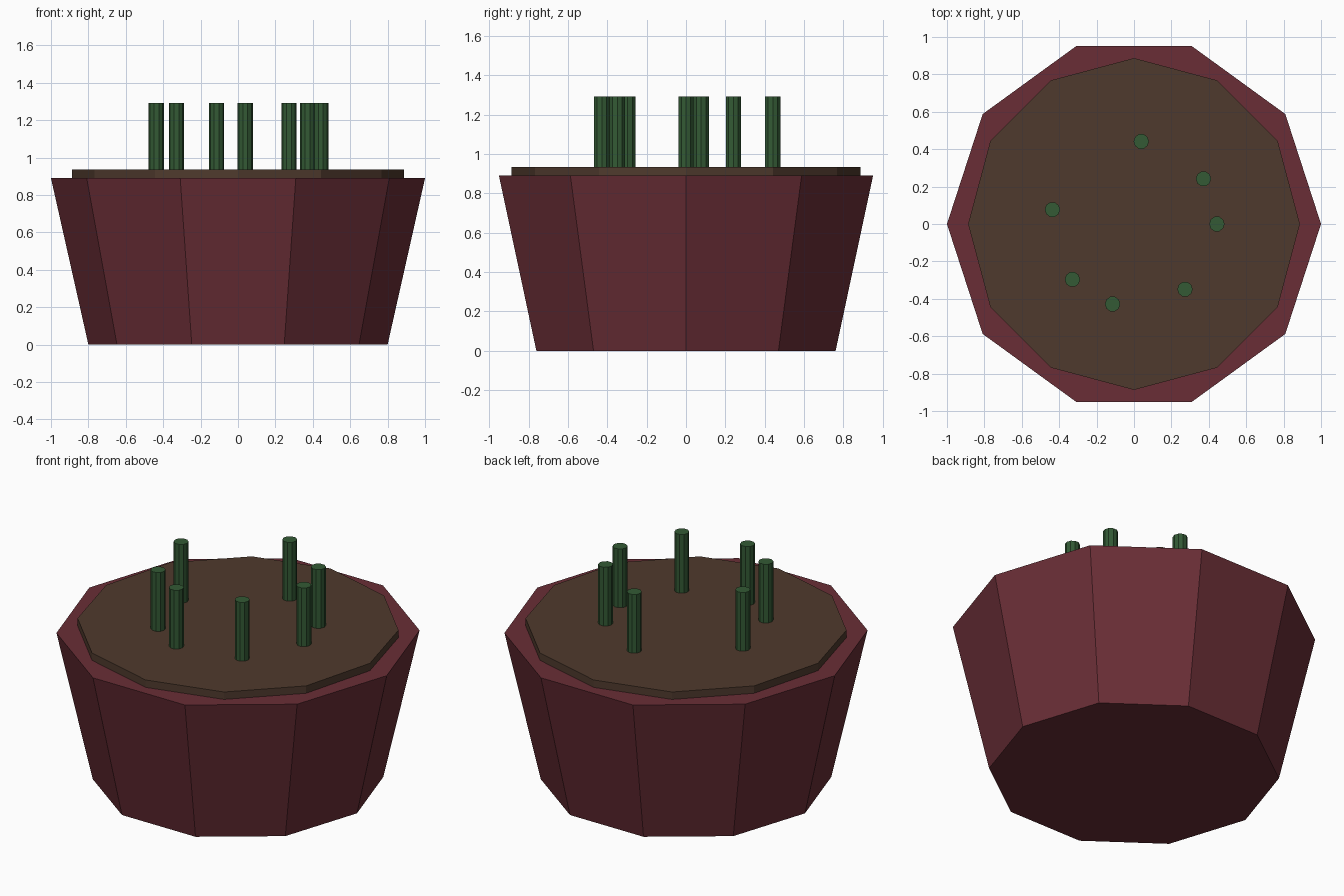
import bpy
import math

cube = bpy.data.objects.get("Cube")
if cube:
    bpy.data.objects.remove(cube, do_unlink=True)


def make_material(name, rgb):
    mat = bpy.data.materials.new(name)
    mat.use_nodes = True
    colour = (*rgb, 1.0)
    mat.diffuse_color = colour
    mat.node_tree.nodes["Principled BSDF"].inputs["Base Color"].default_value = colour
    return mat


def add_prism(name, sides, r_bottom, r_top, z_bottom, z_top, mat, x=0.0, y=0.0):
    """Flat-shaded capped prism with one corner pointing along +x."""
    bpy.ops.mesh.primitive_cone_add(
        vertices=sides, radius1=r_bottom, radius2=r_top, depth=z_top - z_bottom,
        location=(x, y, (z_bottom + z_top) / 2), rotation=(0, 0, math.pi / 2))
    obj = bpy.context.object
    obj.name = name
    obj.data.materials.append(mat)
    return obj


clay = make_material("dark red clay", (0.142, 0.027, 0.037))
earth = make_material("brown earth", (0.078, 0.042, 0.026))
green = make_material("stem green", (0.033, 0.102, 0.035))

# Tapered pot and the slab of soil resting on it
add_prism("pot", 10, 0.80, 1.0, 0.0, 0.89, clay)
add_prism("soil", 12, 0.887, 0.887, 0.845, 0.935, earth)

# Ring of cut stems at uneven angles
STEM_RING = 0.443
for i, angle in enumerate((0, 33, 85, 170, 222, 255, 308)):
    a = math.radians(angle)
    add_prism(f"stem_{i + 1}", 10, 0.041, 0.041, 0.85, 1.292, green,
              STEM_RING * math.cos(a), STEM_RING * math.sin(a))
